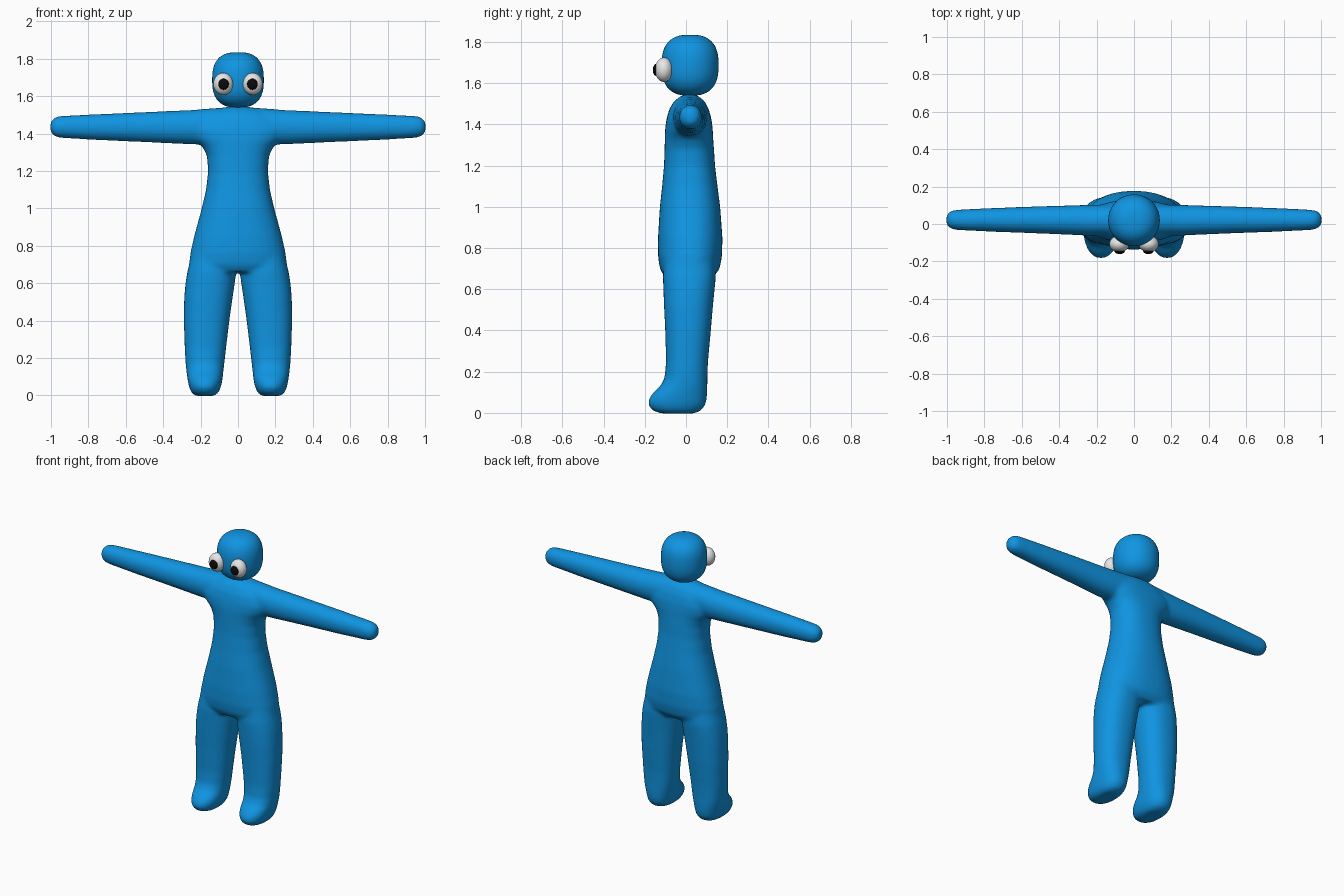
import bpy, bmesh, math
from mathutils import Vector


def material(name, rgb):
    m = bpy.data.materials.new(name)
    m.diffuse_color = (*rgb, 1)
    return m


BLUE = material("blue skin", (0.005, 0.30, 0.76))
WHITE = material("eye white", (0.80, 0.80, 0.80))
BLACK = material("pupil black", (0.003, 0.003, 0.003))


def signed_pow(v, e):
    return math.copysign(abs(v) ** e, v)


def loft(bm, sections, place, n=40, power=2.3):
    """Closed skin through (t, a_min, a_max, b_min, b_max) superellipse rings."""
    rings = []
    for t, a0, a1, b0, b1 in sections:
        ring = []
        for i in range(n):
            w = 2 * math.pi * i / n
            a = (a0 + a1) / 2 + (a1 - a0) / 2 * signed_pow(math.cos(w), 2 / power)
            b = (b0 + b1) / 2 + (b1 - b0) / 2 * signed_pow(math.sin(w), 2 / power)
            ring.append(bm.verts.new(place(t, a, b)))
        rings.append(ring)
    faces = []
    for r, s in zip(rings, rings[1:]):
        for i in range(n):
            j = (i + 1) % n
            faces.append(bm.faces.new((r[i], r[j], s[j], s[i])))
    faces += [bm.faces.new(rings[0][::-1]), bm.faces.new(rings[-1])]
    bmesh.ops.recalc_face_normals(bm, faces=faces)


def finish(bm, name, mats):
    me = bpy.data.meshes.new(name)
    bm.to_mesh(me)
    bm.free()
    for m in mats:
        me.materials.append(m)
    for p in me.polygons:
        p.use_smooth = True
    ob = bpy.data.objects.new(name, me)
    bpy.context.collection.objects.link(ob)
    return ob


def upright(t, a, b):
    return (a, b, t)


# Body: torso, legs and arms overlap, then melt into one skin
bm = bmesh.new()
torso = [  # z, half width, front, back
    (0.66, 0.255, -0.105, 0.135), (0.70, 0.262, -0.127, 0.163),
    (0.76, 0.255, -0.136, 0.175), (0.85, 0.235, -0.136, 0.177),
    (1.00, 0.194, -0.127, 0.166), (1.10, 0.171, -0.116, 0.153),
    (1.20, 0.160, -0.107, 0.141), (1.28, 0.166, -0.104, 0.136),
    (1.33, 0.190, -0.103, 0.132), (1.37, 0.235, -0.102, 0.130),
    (1.42, 0.270, -0.096, 0.125), (1.47, 0.240, -0.083, 0.112),
    (1.51, 0.170, -0.060, 0.092), (1.535, 0.100, -0.030, 0.065),
    (1.546, 0.040, 0.000, 0.035)]
loft(bm, [(z, -w, w, f, b) for z, w, f, b in torso], upright)

legs = [  # z, inner, outer, front, back
    (-0.003, 0.130, 0.225, -0.120, 0.040), (0.012, 0.107, 0.247, -0.165, 0.075),
    (0.04, 0.093, 0.260, -0.184, 0.095), (0.07, 0.085, 0.267, -0.180, 0.101),
    (0.10, 0.081, 0.272, -0.158, 0.103), (0.13, 0.078, 0.276, -0.124, 0.104),
    (0.17, 0.073, 0.280, -0.104, 0.104), (0.25, 0.064, 0.285, -0.097, 0.107),
    (0.40, 0.046, 0.290, -0.101, 0.121), (0.52, 0.029, 0.288, -0.107, 0.131),
    (0.60, 0.017, 0.281, -0.110, 0.139), (0.66, 0.010, 0.271, -0.112, 0.145),
    (0.75, 0.010, 0.250, -0.105, 0.140), (0.85, 0.030, 0.210, -0.080, 0.110)]
for side in (-1, 1):
    loft(bm, legs, lambda t, a, b: (side * a, b, t))

arm = [  # x, front, back, bottom, top
    (0.0, -0.065, 0.105, 1.34, 1.542), (0.12, -0.064, 0.104, 1.34, 1.537),
    (0.25, -0.062, 0.102, 1.342, 1.526), (0.50, -0.051, 0.095, 1.354, 1.515),
    (0.75, -0.042, 0.086, 1.365, 1.504), (0.94, -0.033, 0.077, 1.376, 1.495),
    (0.975, -0.028, 0.072, 1.382, 1.490), (0.995, -0.014, 0.058, 1.397, 1.474),
    (1.003, 0.000, 0.044, 1.412, 1.459)]
both = [(-x, *r) for x, *r in arm[:0:-1]] + arm
loft(bm, both, lambda t, a, b: (t, a, b), power=2.1)

body = finish(bm, "body", [BLUE])
rm = body.modifiers.new("merge", 'REMESH')
rm.mode = 'VOXEL'
rm.voxel_size = 0.01
rm.use_smooth_shade = True
sm = body.modifiers.new("soften", 'SMOOTH')
sm.factor = 0.5
sm.iterations = 14

# Head: rounded block turned about its vertical axis
bm = bmesh.new()
head = []
for k in range(1, 32):
    w = math.pi * k / 32
    r = math.sin(w) ** (2 / 2.6)
    z = 1.687 - 0.148 * signed_pow(math.cos(w), 2 / 2.6)
    head.append((z, -0.138 * r, 0.138 * r, 0.02 - 0.138 * r, 0.02 + 0.138 * r))
loft(bm, head, upright, n=48, power=2.05)
finish(bm, "head", [BLUE])


# Eyes: flattened balls on the face with a domed pupil at the front
def ball(name, mat, centre, radii):
    bm = bmesh.new()
    bmesh.ops.create_uvsphere(bm, u_segments=32, v_segments=20, radius=1)
    for v in bm.verts:
        v.co = Vector(centre) + Vector([c * r for c, r in zip(v.co, radii)])
    return finish(bm, name, [mat])


for side, label in ((-1, "right"), (1, "left")):
    ball(label + "_eye", WHITE, (side * 0.079, -0.107, 1.665), (0.053, 0.044, 0.059))
    ball(label + "_pupil", BLACK, (side * 0.077, -0.143, 1.664), (0.028, 0.018, 0.030))
